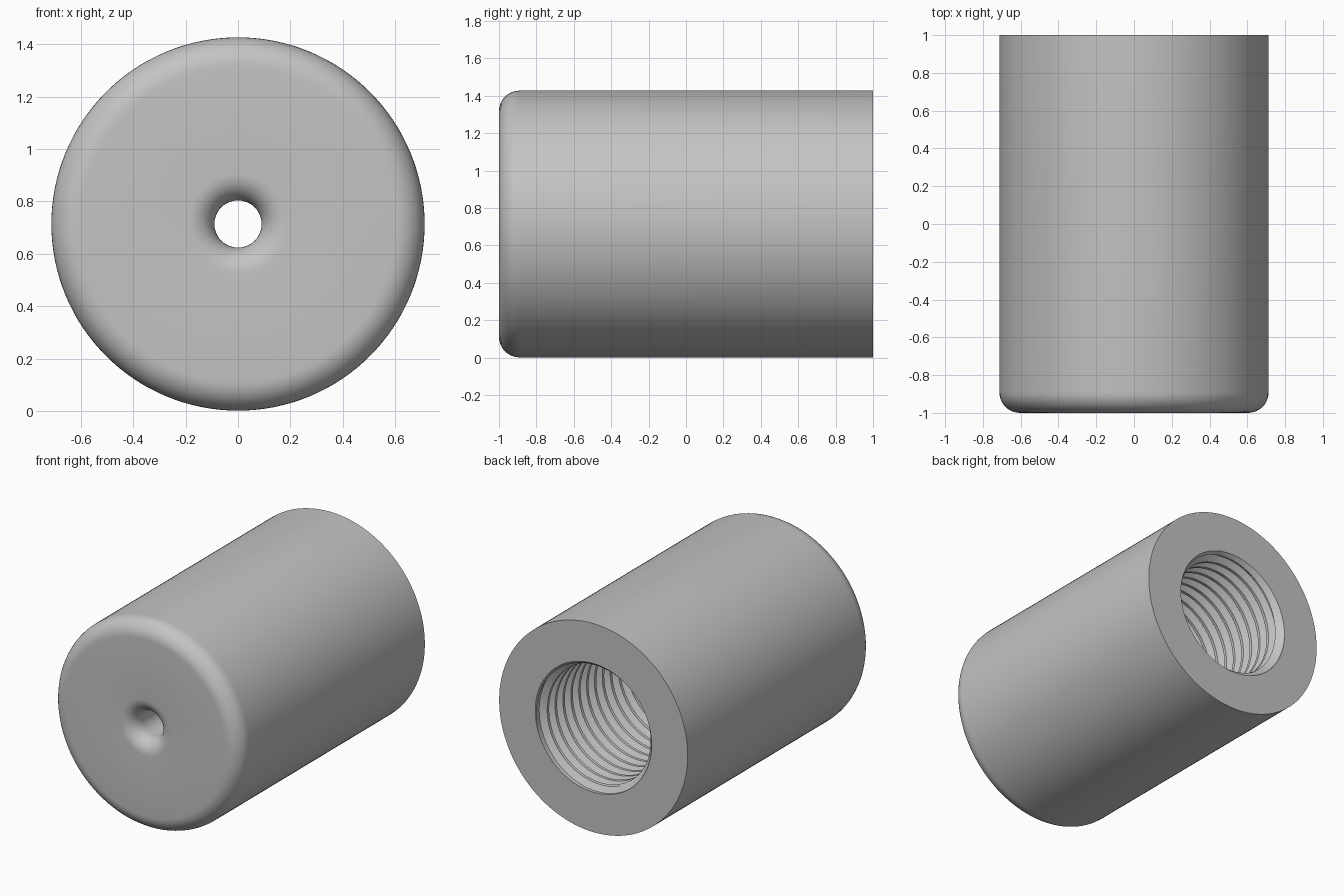
import bpy
import bmesh
from math import cos, sin, pi

if "Cube" in bpy.data.objects:
    bpy.data.objects.remove(bpy.data.objects["Cube"], do_unlink=True)

SEG = 128                      # sides around the axis
RADIUS, CENTRE_Z = 0.713, 0.714
FRONT, BACK, FLOOR = -1.0, 1.0, -0.7
HOLE, BORE, CREST = 0.09, 0.44, 0.398
EDGE, FLARE = 0.11, 0.10       # outer rounding, hole mouth rounding
PITCH = 0.085

grey = bpy.data.materials.new("plain grey")
grey.use_nodes = True
colour = (0.55, 0.55, 0.55, 1)
grey.diffuse_color = colour
grey.node_tree.nodes["Principled BSDF"].inputs["Base Color"].default_value = colour

bm = bmesh.new()


def point(r, y, column):
    a = 2 * pi * column / SEG
    return bm.verts.new((r * cos(a), y, CENTRE_Z + r * sin(a)))


def skin(rows):
    for low, high in zip(rows, rows[1:]):
        for j in range(SEG):
            bm.faces.new((low[j], low[j + 1], high[j + 1], high[j]))


def arc(r, y, size, start, end, steps=10):
    for i in range(steps + 1):
        a = start + (end - start) * i / steps
        yield r + size * cos(a), y + size * sin(a)


# Turned body: back rim, outer wall, rounded front, flared hole, bore floor
profile = [(BORE, BACK), (RADIUS, BACK)]
profile += arc(RADIUS - EDGE, FRONT + EDGE, EDGE, 0, -pi / 2)
profile += arc(HOLE + FLARE, FRONT + FLARE, FLARE, -pi / 2, -pi)
profile += [(HOLE, FLOOR), (BORE, FLOOR)]
skin([[point(r, y, j) for j in range(SEG + 1)] for r, y in profile])

# Right-hand internal thread, fading out at both ends of the bore
tooth = [(0, 0), (0.125, 0), (0.44, 1), (0.69, 1)]
turns = int((BACK - FLOOR) / PITCH) + 3
rows = []
for turn in range(turns):
    for offset, height in tooth:
        row = []
        for j in range(SEG + 1):
            y = FLOOR + PITCH * (turn + offset - j / SEG - 0.5)
            y = min(max(y, FLOOR), BACK)
            fade = min(1, (BACK - y) / 0.05, (y - FLOOR) / 0.05)
            row.append(point(BORE - (BORE - CREST) * height * fade, y, j))
        rows.append(row)
skin(rows)

bmesh.ops.remove_doubles(bm, verts=bm.verts[:], dist=0.00005)
bmesh.ops.recalc_face_normals(bm, faces=bm.faces[:])
mesh = bpy.data.meshes.new("threaded_sleeve")
bm.to_mesh(mesh)
bm.free()
mesh.materials.append(grey)

sleeve = bpy.data.objects.new("threaded_sleeve", mesh)
bpy.context.collection.objects.link(sleeve)
bpy.ops.object.select_all(action="DESELECT")
sleeve.select_set(True)
bpy.context.view_layer.objects.active = sleeve
bpy.ops.object.shade_smooth_by_angle(angle=pi / 6)
